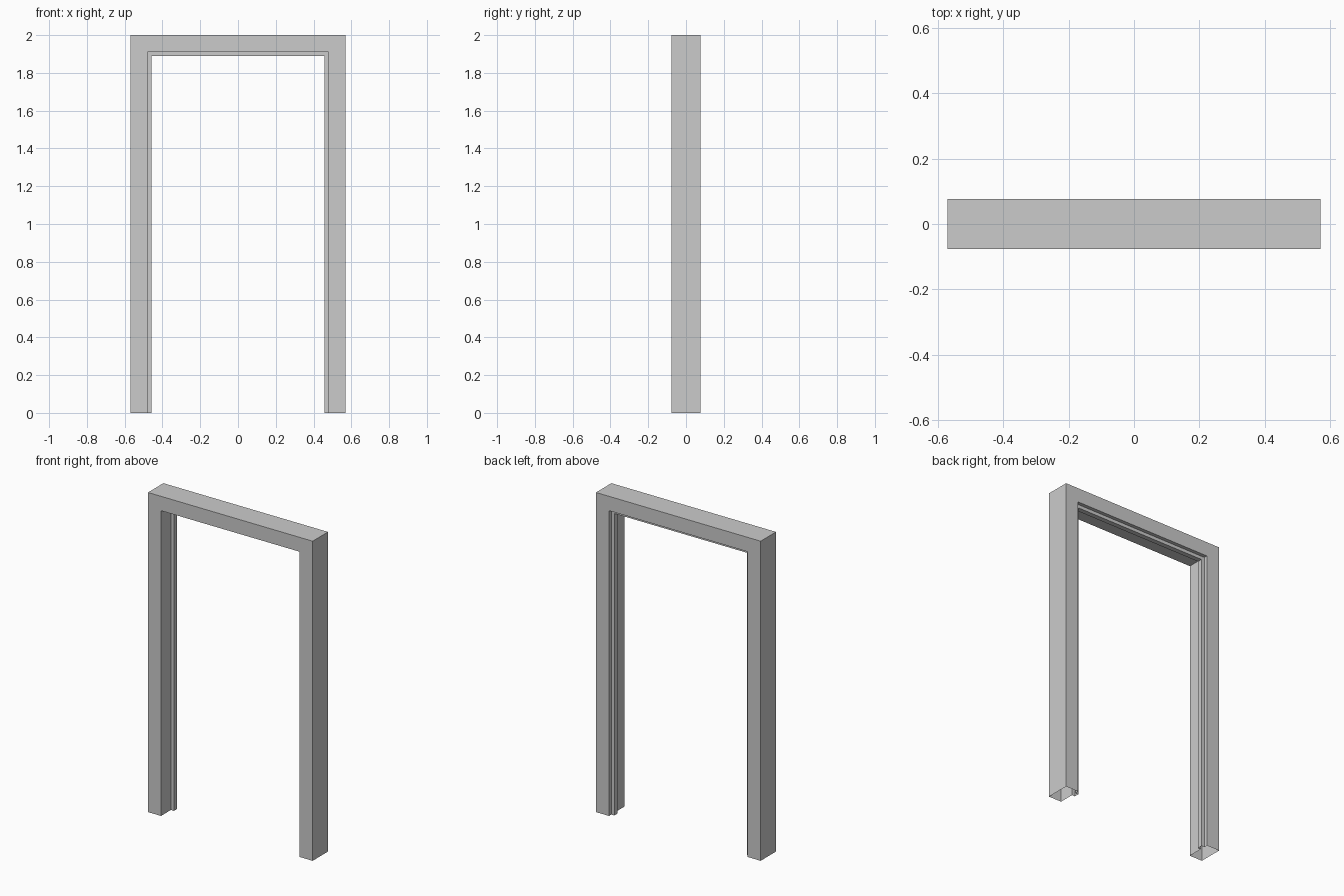
import bpy
import bmesh

if "Cube" in bpy.data.objects:
    bpy.data.objects.remove(bpy.data.objects["Cube"])

HALF_WIDTH, HEIGHT, HALF_DEPTH = 0.57, 2.0, 0.076
JAMB, STOP = 0.09, 0.111          # inward thickness of jamb and of door stop
STOP_FRONT, STOP_BACK = 0.022, 0.053

# Cross-section: (inward offset from the outer edge, y)
profile = [
    (0, -HALF_DEPTH), (JAMB, -HALF_DEPTH),
    (JAMB, STOP_FRONT), (STOP, STOP_FRONT),
    (STOP, STOP_BACK), (JAMB, STOP_BACK),
    (JAMB, HALF_DEPTH), (0, HALF_DEPTH),
]

# Sweep the section up one leg, across the mitred head and down the other leg
bm = bmesh.new()
rings = []
for side, at_top in ((-1, False), (-1, True), (1, True), (1, False)):
    rings.append([
        bm.verts.new((side * (HALF_WIDTH - d), y, (HEIGHT - d) if at_top else 0))
        for d, y in profile
    ])
n = len(profile)
for a, b in zip(rings, rings[1:]):
    for i in range(n):
        j = (i + 1) % n
        bm.faces.new((a[i], b[i], b[j], a[j]))

# The feet stay open, so orient faces from the known outer top face
bmesh.ops.recalc_face_normals(bm, faces=bm.faces)
top = max(bm.faces, key=lambda f: f.calc_center_median().z)
if top.normal.z < 0:
    bmesh.ops.reverse_faces(bm, faces=bm.faces)

mesh = bpy.data.meshes.new("door_frame")
bm.to_mesh(mesh)
bm.free()
frame = bpy.data.objects.new("door_frame", mesh)
bpy.context.collection.objects.link(frame)
